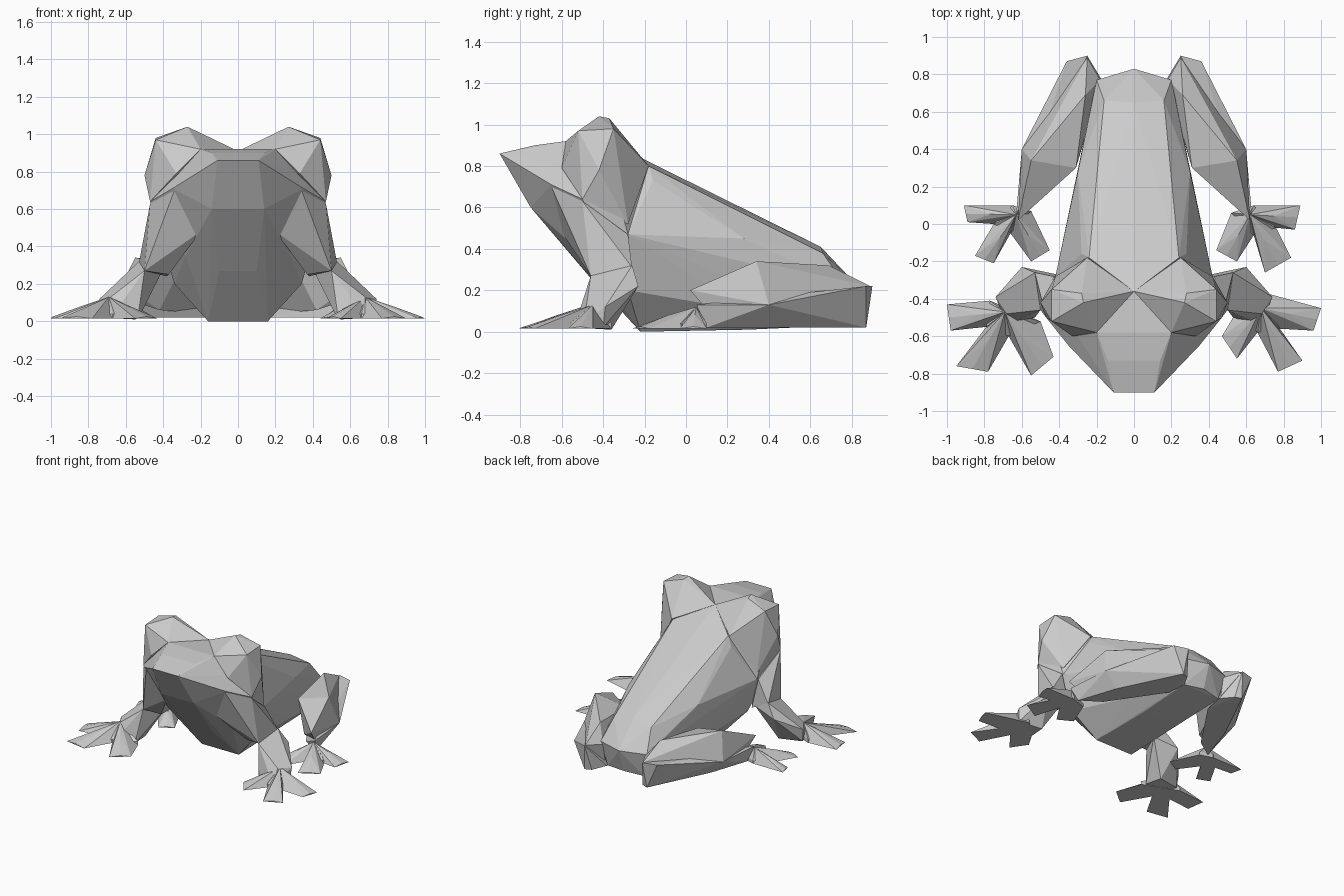
import bpy, bmesh


def mesh_object(name, groups):
    """One faceted object made of convex chunks."""
    mesh = bpy.data.meshes.new(name)
    bm = bmesh.new()
    for points in groups:
        verts = [bm.verts.new(p) for p in points]
        res = bmesh.ops.convex_hull(bm, input=verts)
        junk = [v for v in set(res["geom_interior"] + res["geom_unused"])
                if isinstance(v, bmesh.types.BMVert)]
        bmesh.ops.delete(bm, geom=junk, context='VERTS')
    bmesh.ops.recalc_face_normals(bm, faces=bm.faces)
    bm.to_mesh(mesh)
    bm.free()
    obj = bpy.data.objects.new(name, mesh)
    bpy.context.collection.objects.link(obj)
    return obj


def flip(points):
    return [(-x, y, z) for x, y, z in points]


def both(points):
    return points + [p for p in flip(points) if p[0] != 0]


def pair(name, groups):
    mesh_object("right_" + name, groups)
    mesh_object("left_" + name, [flip(g) for g in groups])


def foot(name, ankle, tips, valleys):
    """A palm and three splayed toes, each sloping to a wide tip."""
    chunks = [[(*v, .015) for v in valleys] + [(*v, .04) for v in valleys]
              + [ankle, (ankle[0], ankle[1], .015)]]
    for i in range(3):
        a, b = tips[2 * i], tips[2 * i + 1]
        r, s = valleys[i], valleys[i + 1]
        mid = ((a[0] + b[0]) / 2, (a[1] + b[1]) / 2)
        ridge = (mid[0] * .5 + ankle[0] * .5, mid[1] * .5 + ankle[1] * .5, .08)
        chunks.append([(*p, .015) for p in (a, b, r, s, ankle[:2])]
                      + [(*mid, .025), ridge, ankle])
    mesh_object(name, chunks)


# Head and throat
mesh_object("head", [both([
    (.11, -.90, .86), (.14, -.73, .90), (.20, -.58, .92), (0, -.36, .91),
    (.35, -.65, .71), (.47, -.50, .64), (.14, -.75, .60), (.28, -.47, .35),
    (.10, -.47, .27), (.42, -.28, .47), (.34, -.28, .20), (.16, -.22, 0),
    (.24, -.18, .79), (.45, -.36, .76)])])

# Torso: wide back, sides and rump tucking under to a narrow belly
mesh_object("torso", [both([
    (0, -.36, .91), (.24, -.18, .80), (.28, -.16, .73), (.42, -.28, .47),
    (.34, -.28, .20), (.16, -.22, 0), (.30, .28, .45),
    (.24, .30, .10), (0, .65, .41), (.16, .66, .38), (.20, .77, .22),
    (0, .83, .22), (0, .77, .04), (.16, .74, .03), (.15, .30, .01)])])

# Bulging eyes
pair("eye", [[
    (.27, -.42, 1.04), (.28, -.37, 1.03), (.44, -.52, .97), (.44, -.35, .98),
    (.50, -.42, .78), (.47, -.50, .64), (.33, -.60, .79), (.20, -.58, .92),
    (0, -.36, .91), (.25, -.18, .80), (.42, -.28, .52)]])

# Front legs: upper arm and forearm
pair("front_leg", [
    [(.34, -.65, .70), (.47, -.50, .63), (.43, -.28, .47), (.20, -.60, .48),
     (.53, -.26, .31), (.50, -.46, .27), (.37, -.42, .25), (.38, -.27, .24)],
    [(.53, -.26, .32), (.60, -.23, .22), (.41, -.27, .26), (.50, -.46, .27),
     (.74, -.39, .12), (.68, -.48, .13), (.53, -.50, .06), (.55, -.36, .01),
     (.73, -.40, .02), (.68, -.54, .02), (.53, -.50, .02)]])

# Folded hind legs: thigh and shin, undersides reaching in to the body
pair("hind_leg", [
    [(.55, .34, .34), (.62, .02, .20), (.31, .30, .28), (.26, .69, .32),
     (.18, .77, .20), (.25, .89, .22), (.18, .74, .04), (.42, .22, .06),
     (.60, .40, .13), (.60, .09, .12)],
    [(.60, .40, .13), (.63, .05, .13), (.36, .87, .22), (.25, .90, .22),
     (.27, .87, .02), (.22, .85, .02), (.60, .10, .02), (.45, .20, .02),
     (.50, .40, .02), (.18, .60, .02), (.16, .75, .03)]])

# Front feet
foot("left_front_foot", (-.69, -.47, .13),
     [(-1, -.43), (-.98, -.57), (-.95, -.76), (-.78, -.79), (-.55, -.81), (-.43, -.71)],
     [(-.77, -.41), (-.79, -.55), (-.67, -.60), (-.50, -.52)])
foot("right_front_foot", (.68, -.45, .13),
     [(1, -.45), (.96, -.57), (.90, -.73), (.77, -.79), (.55, -.72), (.47, -.60)],
     [(.67, -.36), (.78, -.56), (.66, -.58), (.56, -.45)])

# Hind feet
foot("left_hind_foot", (-.63, .05, .12),
     [(-.91, .10), (-.89, .01), (-.85, -.17), (-.75, -.21), (-.55, -.20), (-.45, -.14)],
     [(-.65, .10), (-.75, .00), (-.66, -.05), (-.55, .07)])
foot("right_hind_foot", (.62, .05, .12),
     [(.89, .10), (.86, -.03), (.84, -.18), (.70, -.26), (.55, -.20), (.44, -.14)],
     [(.64, .10), (.76, -.02), (.64, -.06), (.52, .06)])
